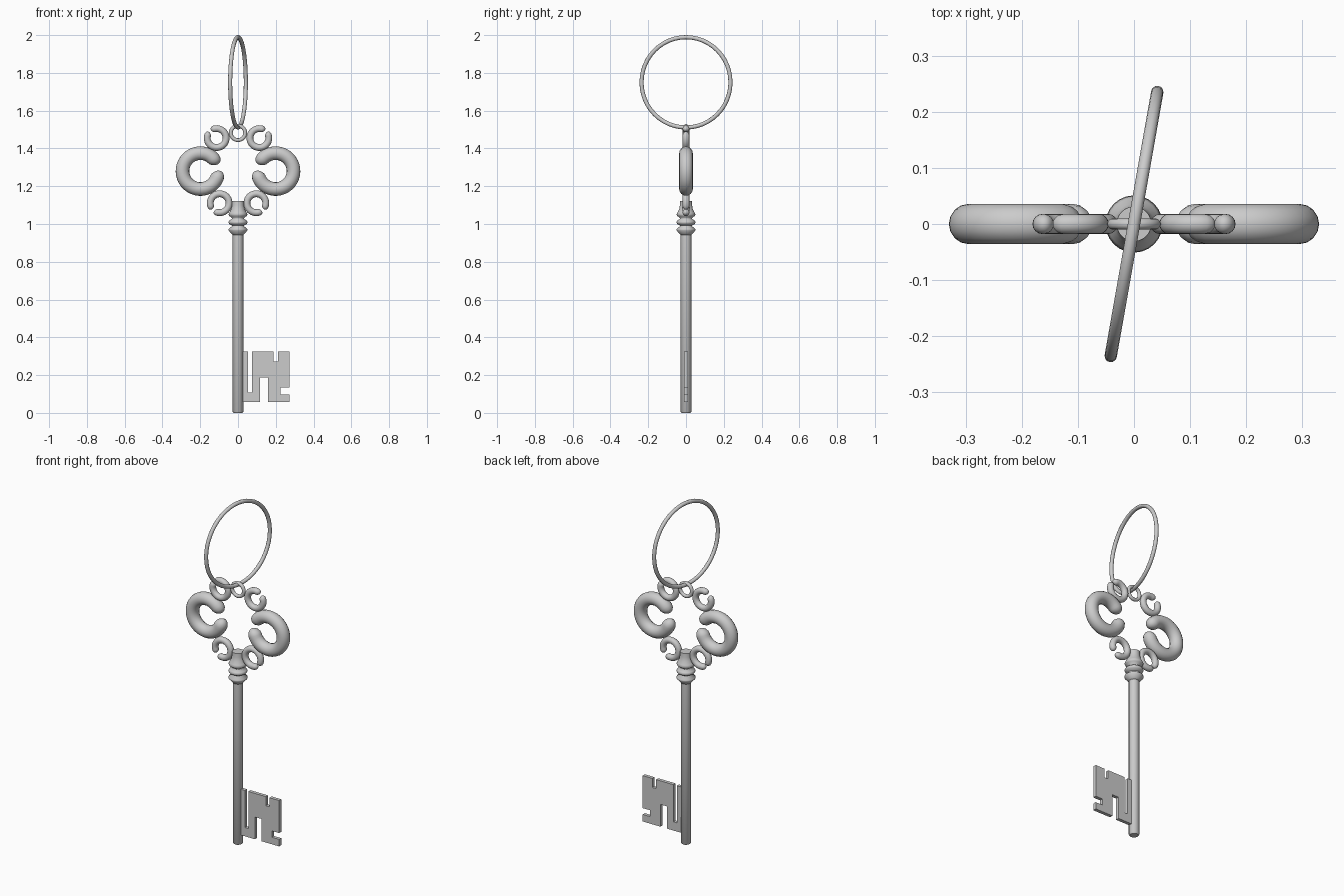
import bpy, bmesh
from math import sin, cos, pi, radians, asin

if "Cube" in bpy.data.objects:
    bpy.data.objects.remove(bpy.data.objects["Cube"])


def finish(name, bm, angle=40):
    bmesh.ops.recalc_face_normals(bm, faces=bm.faces)
    me = bpy.data.meshes.new(name)
    bm.to_mesh(me)
    bm.free()
    ob = bpy.data.objects.new(name, me)
    bpy.context.collection.objects.link(ob)
    bpy.ops.object.select_all(action='DESELECT')
    ob.select_set(True)
    bpy.context.view_layer.objects.active = ob
    bpy.ops.object.shade_smooth_by_angle(angle=radians(angle))
    return ob


def skin(bm, rings, closed):
    n = len(rings[0])
    pairs = list(zip(rings, rings[1:]))
    if closed:
        pairs.append((rings[-1], rings[0]))
    for a, b in pairs:
        for i in range(n):
            j = (i + 1) % n
            bm.faces.new((a[i], a[j], b[j], b[i]))
    if not closed:
        bm.faces.new(rings[0])
        bm.faces.new(rings[-1])


def arc_tube(name, cx, cz, major, minor, start=0, end=360, steps=32, sides=16):
    """Round bar bent in the xz plane; an open arc gets rounded ends."""
    closed = end - start >= 360
    a0, a1 = radians(start), radians(end)
    n = steps if closed else steps + 1
    stations = [(a0 + (a1 - a0) * i / steps, minor) for i in range(n)]
    if not closed:
        caps = [(minor / major * sin(t), minor * cos(t)) for t in
                (radians(d) for d in (25, 50, 70, 85))]
        stations = ([(a0 - d, r) for d, r in reversed(caps)] + stations
                    + [(a1 + d, r) for d, r in caps])
    bm = bmesh.new()
    rings = []
    for a, r in stations:
        ring = []
        for k in range(sides):
            t = 2 * pi * k / sides
            d = major + r * cos(t)
            ring.append(bm.verts.new((cx + d * cos(a), r * sin(t), cz + d * sin(a))))
        rings.append(ring)
    skin(bm, rings, closed)
    return finish(name, bm)


def lathe(name, profile, sides=24, angle=40):
    bm = bmesh.new()
    rings = [[bm.verts.new((r * cos(2 * pi * k / sides), r * sin(2 * pi * k / sides), z))
              for k in range(sides)] for r, z in profile]
    skin(bm, rings, False)
    return finish(name, bm, angle)


# Shaft with a slightly eased tip
lathe("shaft", [(0.023, 0), (0.028, 0.006), (0.028, 0.98)], 16)

# Turned collar between shaft and bow
lathe("collar", [(0.027, 0.94), (0.034, 0.948), (0.05, 0.966), (0.05, 0.974),
                 (0.032, 0.988), (0.032, 0.992), (0.046, 1.0), (0.051, 1.009),
                 (0.046, 1.018), (0.032, 1.027), (0.032, 1.032), (0.046, 1.042),
                 (0.05, 1.051), (0.046, 1.06), (0.036, 1.078), (0.032, 1.1),
                 (0.031, 1.122)], 24, 60)

# Bow scrolls, left side given and mirrored to the right
scrolls = [("large_scroll", -0.199, 1.28, 0.095, 0.036, 43, 340),
           ("upper_scroll", -0.113, 1.455, 0.05, 0.018, 162, 465),
           ("lower_scroll", -0.097, 1.11, 0.05, 0.018, 255, 558)]
for name, x, z, major, minor, a, b in scrolls:
    arc_tube("left_" + name, x, z, major, minor, a, b)
    arc_tube("right_" + name, -x, z, major, minor, 180 - b, 180 - a)

# Small eye on top of the bow
arc_tube("hanging_eye", 0, 1.482, 0.038, 0.01, sides=12)

# Large carrying ring, turned nearly edge-on
ring = arc_tube("key_ring", 0, 1.75, 0.239, 0.011, steps=48, sides=12)
ring.rotation_euler.z = radians(80)

# Key bit: notched plate
outline = [(0.02, 0.057), (0.116, 0.057), (0.116, 0.187), (0.158, 0.187),
           (0.158, 0.057), (0.273, 0.057), (0.273, 0.098), (0.226, 0.098),
           (0.226, 0.135), (0.273, 0.135), (0.273, 0.325), (0.211, 0.325),
           (0.211, 0.272), (0.187, 0.272), (0.187, 0.325), (0.074, 0.325),
           (0.074, 0.108), (0.052, 0.108), (0.052, 0.325), (0.02, 0.325)]
bm = bmesh.new()
face = bm.faces.new([bm.verts.new((x, -0.01, z)) for x, z in outline])
ext = bmesh.ops.extrude_face_region(bm, geom=[face])
bmesh.ops.translate(bm, vec=(0, 0.02, 0),
                    verts=[g for g in ext["geom"] if isinstance(g, bmesh.types.BMVert)])
finish("key_bit", bm, 30)
